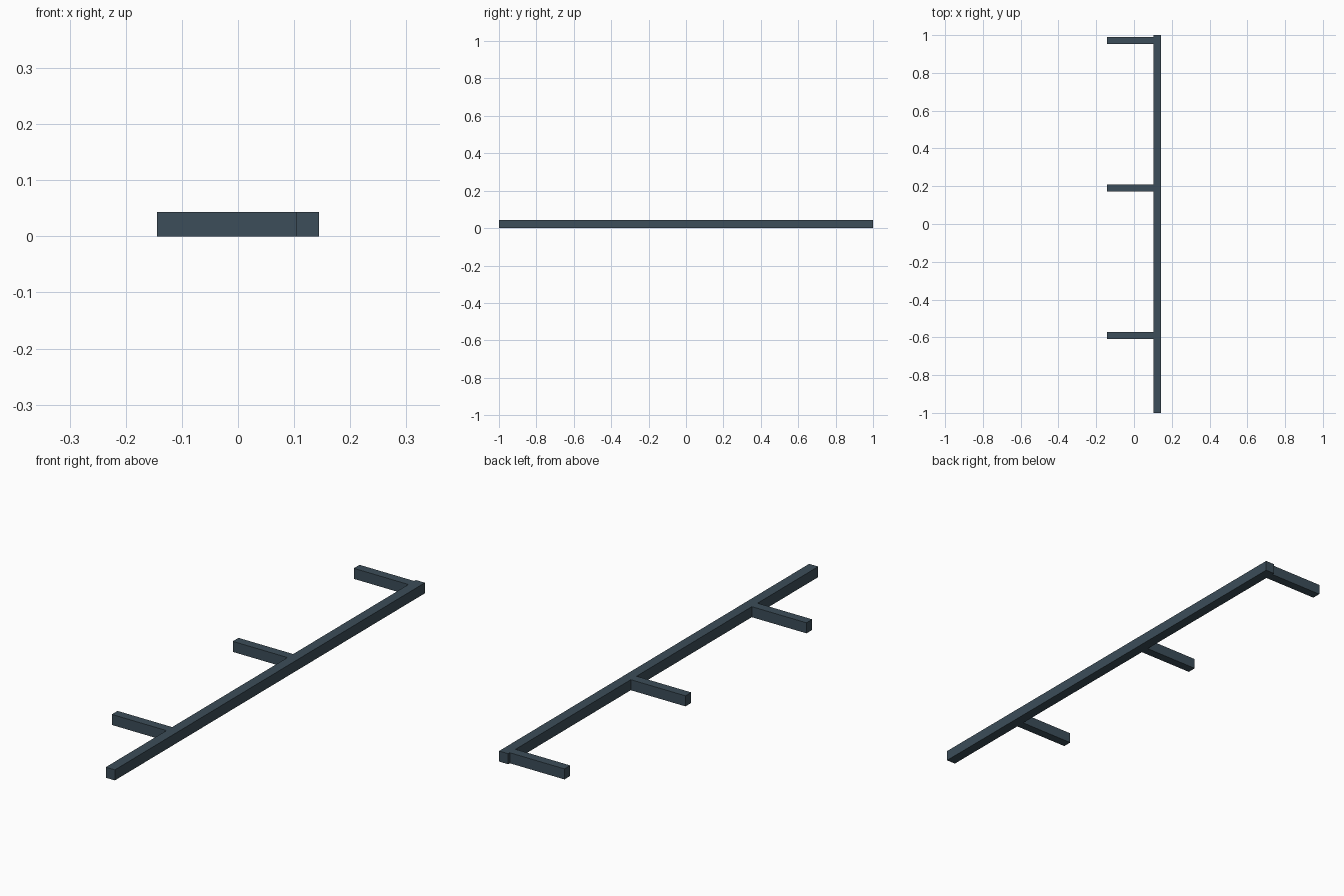
import bpy

if "Cube" in bpy.data.objects:
    bpy.data.objects.remove(bpy.data.objects["Cube"])

# Dark slate paint
mat = bpy.data.materials.new("dark_slate")
mat.diffuse_color = (0.045, 0.075, 0.1, 1)
mat.use_nodes = True
mat.node_tree.nodes["Principled BSDF"].inputs["Base Color"].default_value = mat.diffuse_color


def box(name, x0, x1, y0, y1, z0, z1):
    bpy.ops.mesh.primitive_cube_add(
        size=1, location=((x0 + x1) / 2, (y0 + y1) / 2, (z0 + z1) / 2))
    ob = bpy.context.object
    ob.name = name
    ob.scale = (x1 - x0, y1 - y0, z1 - z0)
    bpy.ops.object.transform_apply(location=False, rotation=False, scale=True)
    ob.data.materials.append(mat)
    return ob


HEIGHT = 0.043
BAR_X0, BAR_X1 = 0.103, 0.144

# Long rail
box("rail", BAR_X0, BAR_X1, -1, 1, 0, HEIGHT)

# Three evenly spaced arms butting against the rail
for i in range(3):
    yc = 0.971 - 0.7805 * i
    box(f"arm_{i + 1}", -0.144, BAR_X0, yc - 0.0185, yc + 0.0185, 0, HEIGHT)
